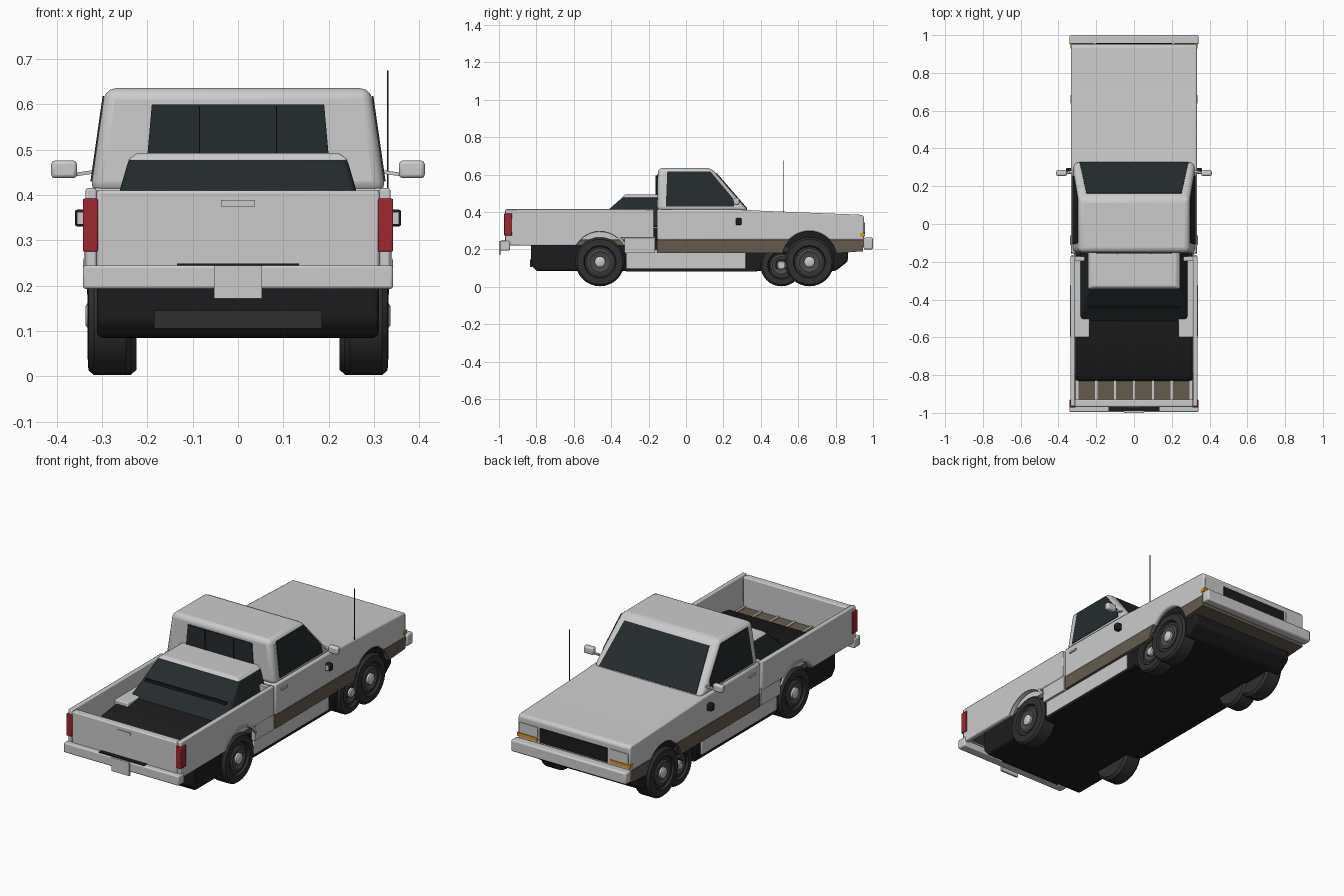
import bpy, bmesh, math
from mathutils import Vector

if "Cube" in bpy.data.objects:
    bpy.data.objects.remove(bpy.data.objects["Cube"])


def mat(name, r, g, b):
    m = bpy.data.materials.new(name)
    m.diffuse_color = (r, g, b, 1)
    m.use_nodes = True
    m.node_tree.nodes["Principled BSDF"].inputs["Base Color"].default_value = m.diffuse_color
    return m


BLACK = mat("black", 0.012, 0.012, 0.013)
GLASS = mat("dark_glass", 0.018, 0.024, 0.027)
TYRE = mat("tyre", 0.03, 0.03, 0.03)
LIGHT = mat("light_grey", 0.55, 0.55, 0.55)
BROWN = mat("brown", 0.13, 0.105, 0.075)
RED = mat("red", 0.35, 0.02, 0.03)
AMBER = mat("amber", 0.7, 0.3, 0.02)


def finish(name, bm, m=None, bevel=0, segs=2):
    bmesh.ops.recalc_face_normals(bm, faces=bm.faces)
    me = bpy.data.meshes.new(name)
    bm.to_mesh(me)
    bm.free()
    ob = bpy.data.objects.new(name, me)
    bpy.context.collection.objects.link(ob)
    if m:
        me.materials.append(m)
    if bevel:
        b = ob.modifiers.new("bevel", 'BEVEL')
        b.width, b.segments, b.limit_method = bevel, segs, 'ANGLE'
    return ob


def extrude(name, pts, vec, m=None, bevel=0, segs=2):
    """Closed outline in space swept along a vector."""
    bm = bmesh.new()
    f = bm.faces.new([bm.verts.new(p) for p in pts])
    r = bmesh.ops.extrude_face_region(bm, geom=[f])
    bmesh.ops.translate(bm, vec=Vector(vec), verts=[v for v in r['geom'] if isinstance(v, bmesh.types.BMVert)])
    if not f.is_valid or len(bm.faces) == len(pts) + 1:
        bm.faces.new([v for v in bm.verts][:len(pts)])
    return finish(name, bm, m, bevel, segs)


def prism(name, yz, x0, x1, m=None, bevel=0, segs=2):
    return extrude(name, [(x0, y, z) for y, z in yz], (x1 - x0, 0, 0), m, bevel, segs)


def box(name, x, y, z, m=None, bevel=0):
    return prism(name, [(y[0], z[0]), (y[1], z[0]), (y[1], z[1]), (y[0], z[1])], x[0], x[1], m, bevel)


def taper(name, lo, hi, m=None, bevel=0, segs=3):
    """Block with different rectangles below and above: (half x, y0, y1, z)."""
    bm = bmesh.new()
    rings = [[bm.verts.new(p) for p in ((-w, a, z), (w, a, z), (w, b, z), (-w, b, z))] for w, a, b, z in (lo, hi)]
    for r in rings:
        bm.faces.new(r)
    for i in range(4):
        j = (i + 1) % 4
        bm.faces.new((rings[0][i], rings[0][j], rings[1][j], rings[1][i]))
    return finish(name, bm, m, bevel, segs)


def lathe(name, prof, x, y, z, side, m, n=32):
    """Closed (radius, offset) profile spun about an x axis."""
    bm = bmesh.new()
    rings = []
    for r, o in prof:
        rings.append([bm.verts.new((side * (x + o), y + r * math.cos(2 * math.pi * i / n),
                                    z + r * math.sin(2 * math.pi * i / n))) for i in range(n)])
    for a, b in zip(rings, rings[1:]):
        for i in range(n):
            j = (i + 1) % n
            bm.faces.new((a[i], a[j], b[j], b[i]))
    bm.faces.new(rings[0])
    bm.faces.new(rings[-1])
    return finish(name, bm, m)


def arc(cy, cz, r, a0, a1, n=12):
    return [(cy + r * math.cos(math.radians(a0 + (a1 - a0) * i / n)),
             cz + r * math.sin(math.radians(a0 + (a1 - a0) * i / n))) for i in range(n + 1)]


# Cab lower body and hood with front wheel arch, brown band below
C, Z, R = 0.66, 0.15, 0.147
a = math.degrees(math.asin((0.25 - Z) / R))
b = math.degrees(math.asin((0.18 - Z) / R))
prism("cab_and_hood_body", [(-0.155, 0.25), (-0.155, 0.415), (0.33, 0.412), (0.37, 0.408), (0.94, 0.385), (0.952, 0.375),
      (0.952, 0.25)] + arc(C, Z, R, a, 180 - a), -0.333, 0.333, None, 0.008)
prism("door_lower_band", [(-0.155, 0.18), (-0.155, 0.25)] + arc(C, Z, R, 180 - a, 180 - b, 3), -0.333, 0.333, BROWN)
prism("nose_lower_band", [(0.945, 0.19), (0.952, 0.25)] + arc(C, Z, R, a, b, 3), -0.333, 0.333, BROWN)
# Cab upper with glass
taper("cab_roof", (0.326, -0.155, 0.335, 0.405), (0.293, -0.15, 0.135, 0.636), None, 0.025)


def slope(y0, z0, y1, z1, t):
    return y0 + (y1 - y0) * t, z0 + (z1 - z0) * t


p0, p1 = slope(0.335, 0.405, 0.135, 0.636, 0.05), slope(0.335, 0.405, 0.135, 0.636, 0.87)
extrude("windshield", [(-0.288, *p0), (0.288, *p0), (0.252, *p1), (-0.252, *p1)], (0, 0.003, 0.003), GLASS)
extrude("rear_window", [(-0.205, -0.152, 0.43), (0.205, -0.152, 0.43), (0.19, -0.15, 0.6), (-0.19, -0.15, 0.6)],
        (0, -0.006, 0), GLASS)
for x in (-0.085, 0.085):
    box("rear_window_divider", (x - 0.0012, x + 0.0012), (-0.162, -0.155), (0.42, 0.595), BLACK)

# Pickup bed
FL = [(-0.965, 0.22), (-0.965, 0.415), (-0.17, 0.415), (-0.17, 0.262), (-0.325, 0.262)]
for s in (-1, 1):
    prism("bed_side", FL + arc(-0.46, 0.15, 0.145, 50, 151), s * 0.336, s * 0.312, None, 0.005)
    prism("bed_arch_flare", arc(-0.46, 0.15, 0.147, 30, 150) + arc(-0.46, 0.15, 0.158, 150, 30), s * 0.33, s * 0.34)
    box("bed_wheel_well", (s * 0.235, s * 0.315), (-0.6, -0.17), (0.25, 0.335), None, 0.006)
    box("inner_fender", (s * 0.29, s * 0.331), (-0.33, -0.165), (0.18, 0.27), LIGHT)
box("tailgate", (-0.312, 0.312), (-0.968, -0.928), (0.225, 0.41), None, 0.006)
box("bed_front_wall", (-0.315, 0.315), (-0.195, -0.172), (0.23, 0.41))
box("bed_floor", (-0.315, 0.315), (-0.93, -0.17), (0.225, 0.25), BROWN)
for i in range(-3, 4):
    box("bed_rib", (i * 0.1 - 0.006, i * 0.1 + 0.006), (-0.93, -0.2), (0.25, 0.256))
box("tailgate_handle", (-0.038, 0.038), (-0.972, -0.965), (0.375, 0.389), LIGHT)

# Bumpers and plate
box("rear_bumper", (-0.342, 0.342), (-0.995, -0.942), (0.193, 0.245), LIGHT, 0.006)
box("rear_bumper_step", (-0.135, 0.135), (-0.99, -0.945), (0.24, 0.249), BLACK)
box("rear_plate", (-0.053, 0.053), (-1.0, -0.99), (0.172, 0.245))
box("front_bumper", (-0.342, 0.342), (0.95, 1.0), (0.2, 0.263), LIGHT, 0.008)
box("grille", (-0.2, 0.2), (0.94, 0.957), (0.268, 0.345), BLACK)

# Lower dark car: hull, cabin and roof
prism("dark_hull", [(-0.8, 0.085), (-0.83, 0.12), (-0.83, 0.265), (-0.8, 0.285), (-0.52, 0.325), (0.8, 0.3), (0.84, 0.2),
      (0.865, 0.2), (0.865, 0.135), (0.8, 0.085)], -0.311, 0.311, BLACK, 0.018, 3)
box("hull_front_intake", (-0.185, 0.185), (-0.834, -0.82), (0.105, 0.145), TYRE)
taper("dark_cabin", (0.287, -0.52, -0.1, 0.32), (0.24, -0.335, -0.1, 0.482), GLASS, 0.012)
taper("cabin_roof", (0.245, -0.345, -0.1, 0.476), (0.222, -0.33, -0.1, 0.493), LIGHT, 0.006)
box("wiper", (-0.24, 0.24), (-0.446, -0.436), (0.392, 0.406), BLACK)

for s in (-1, 1):
    # Side glass follows the leaning cab side
    sx = lambda z: s * (0.326 - 0.033 * (z - 0.405) / 0.231)
    extrude("side_window", [(sx(z), y, z) for y, z in ((-0.108, 0.43), (-0.1, 0.618), (0.13, 0.618), (0.25, 0.475),
            (0.258, 0.43))], (s * 0.003, 0, 0), GLASS)
    box("door_handle", (s * 0.33, s * 0.34), (-0.11, -0.06), (0.37, 0.38), LIGHT)
    box("tail_light", (s * 0.309, s * 0.342), (-0.972, -0.93), (0.275, 0.392), RED, 0.003)
    box("headlight", (s * 0.215, s * 0.325), (0.94, 0.956), (0.292, 0.345), LIGHT)
    box("turn_signal", (s * 0.215, s * 0.336), (0.93, 0.957), (0.27, 0.288), AMBER)
    # Mirrors
    box("mirror", (s * 0.355, s * 0.412), (0.255, 0.285), (0.437, 0.476), LIGHT, 0.008)
    extrude("mirror_arm", [(s * 0.318, 0.275, 0.447), (s * 0.318, 0.287, 0.447), (s * 0.318, 0.287, 0.455),
            (s * 0.318, 0.275, 0.455)], (s * 0.042, -0.01, -0.008 + 0.002))
    box("lower_mirror", (s * 0.325, s * 0.36), (0.267, 0.297), (0.33, 0.368), BLACK, 0.006)
    box("lower_mirror_glass", (s * 0.335, s * 0.355), (0.264, 0.27), (0.336, 0.362), LIGHT)
    # Sills
    box("sill", (s * 0.29, s * 0.318), (-0.32, 0.32), (0.096, 0.2), LIGHT, 0.004)
    box("sill_base", (s * 0.28, s * 0.316), (-0.32, 0.38), (0.083, 0.098), BLACK)
    # Wheels
    for nm, y, r in (("wheel", -0.46, 0.131), ("wheel", 0.66, 0.131), ("small_wheel", 0.51, 0.112)):
        x = 0.322 if nm == "small_wheel" else 0.332
        z = r + 0.003
        lathe(nm + "_tyre", [(r * 0.6, -0.095), (r * 0.9, -0.098), (r, -0.085), (r, -0.014), (r * 0.92, -0.002),
              (r * 0.66, 0), (r * 0.62, -0.012), (r * 0.45, -0.015)], x, y, z, s, TYRE)
        lathe(nm + "_rim", [(r * 0.5, -0.03), (r * 0.5, -0.008), (r * 0.42, -0.004), (r * 0.3, -0.012)],
              x, y, z, s, mat("rim", 0.07, 0.07, 0.07))
        lathe(nm + "_hub", [(r * 0.22, -0.02), (r * 0.22, -0.001), (r * 0.16, 0.004)], x, y, z, s, LIGHT, 16)

# Antenna
box("antenna", (0.3285, 0.3315), (0.5185, 0.5215), (0.39, 0.675), BLACK)

bpy.ops.object.select_all(action='SELECT')
bpy.context.view_layer.objects.active = bpy.data.objects["cab_roof"]
bpy.ops.object.shade_smooth_by_angle(angle=math.radians(35))
